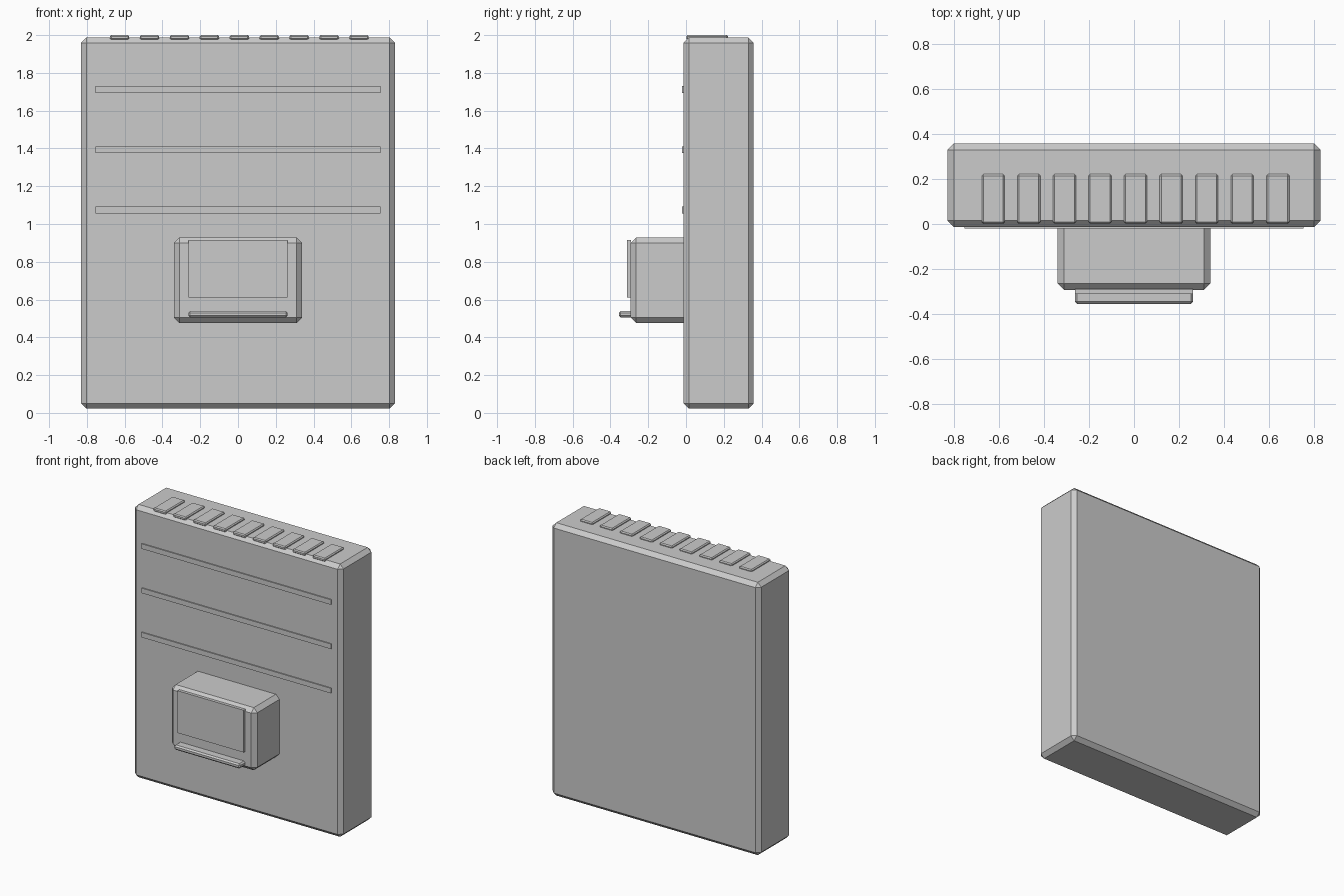
import bpy

if "Cube" in bpy.data.objects:
    bpy.data.objects.remove(bpy.data.objects["Cube"])


def box(name, x, y, z, bevel=0.0):
    """Box from (min, max) ranges, with an optional one-segment chamfer."""
    bpy.ops.mesh.primitive_cube_add(
        size=1, location=[(r[0] + r[1]) / 2 for r in (x, y, z)])
    ob = bpy.context.object
    ob.name = name
    size = [r[1] - r[0] for r in (x, y, z)]
    for v in ob.data.vertices:
        v.co = [c * s for c, s in zip(v.co, size)]
    if bevel:
        mod = ob.modifiers.new("chamfer", 'BEVEL')
        mod.width = bevel
        mod.segments = 1
    return ob


# Main slab
box("body", (-0.831, 0.831), (-0.013, 0.358), (0.022, 1.987), 0.028)

# Row of vent slats along the top
for i in range(9):
    cx = -0.627 + 0.1585 * i
    box(f"top_vent_{i + 1}", (cx - 0.051, cx + 0.051), (0.002, 0.222),
        (1.974, 2.0), 0.007)

# Thin horizontal panel strips on the front
for i in range(3):
    cz = 1.712 - 0.319 * i
    box(f"front_strip_{i + 1}", (-0.755, 0.755), (-0.021, -0.005),
        (cz - 0.018, cz + 0.018))

# Control box with its screen and ledge
box("control_box", (-0.34, 0.34), (-0.294, 0.05), (0.477, 0.928), 0.029)
box("screen", (-0.263, 0.263), (-0.312, -0.29), (0.61, 0.914))
box("ledge", (-0.263, 0.263), (-0.356, -0.28), (0.505, 0.54), 0.01)
